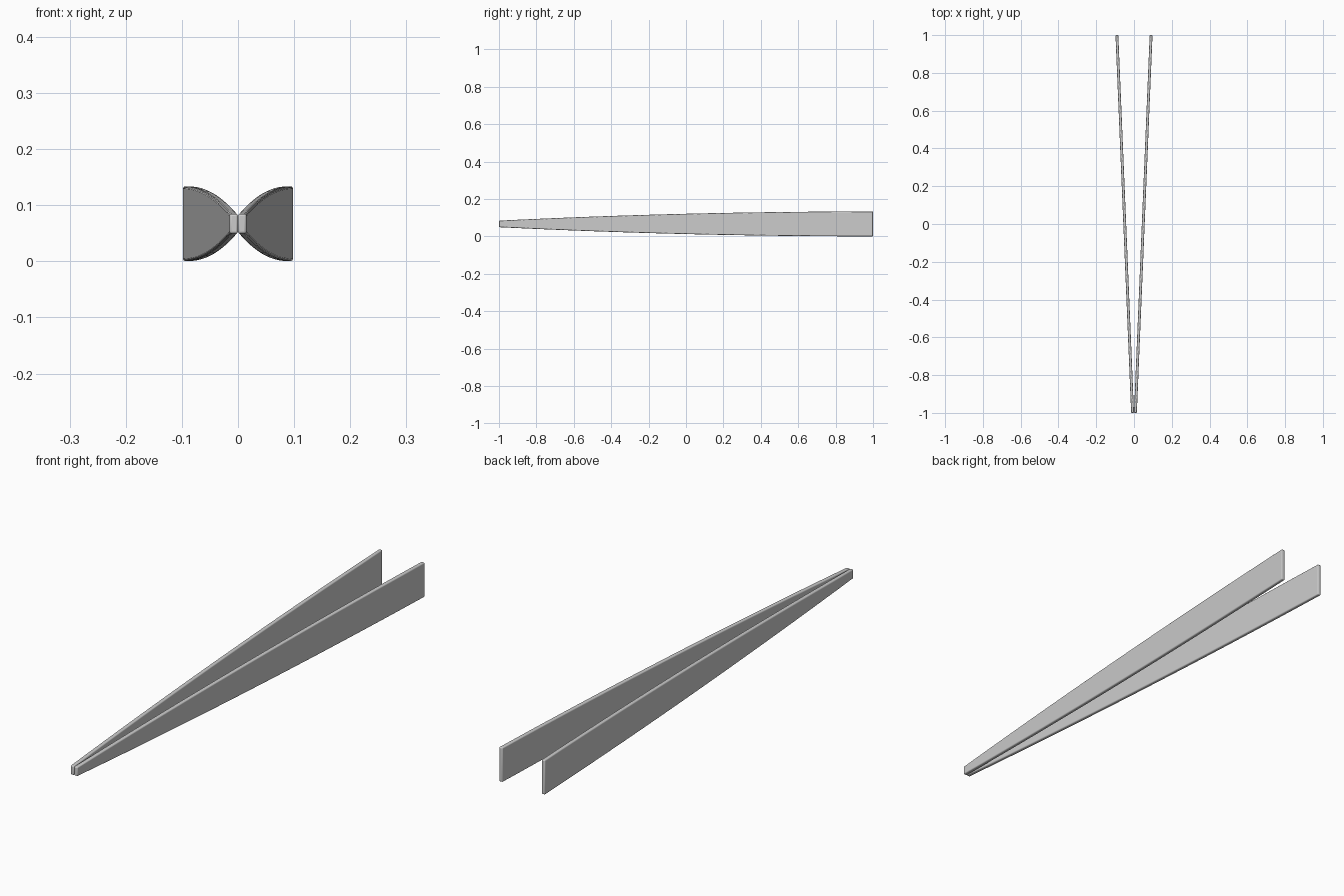
import bpy
import bmesh

cube = bpy.data.objects.get("Cube")
if cube:
    bpy.data.objects.remove(cube, do_unlink=True)

steel = bpy.data.materials.new("light_grey")
steel.use_nodes = True
grey = (0.6, 0.6, 0.6, 1)
steel.diffuse_color = grey
steel.node_tree.nodes["Principled BSDF"].inputs["Base Color"].default_value = grey

MID_Z, STEPS, THICK = 0.067, 16, 0.015


def half_height(t):
    # Widens from the joined tip and levels out at the open end
    return 0.0665 - 0.049 * (1 - t) ** 2


def blade(name, side):
    bm = bmesh.new()
    rings = []
    for i in range(STEPS + 1):
        t = i / STEPS
        inner = 0.083 * t
        h = half_height(t)
        corners = [(inner, -h), (inner + THICK, -h), (inner + THICK, h), (inner, h)]
        rings.append([bm.verts.new((side * x, 2 * t - 1, MID_Z + z)) for x, z in corners])
    for a, b in zip(rings, rings[1:]):
        for k in range(4):
            n = (k + 1) % 4
            bm.faces.new((a[k], a[n], b[n], b[k]))
    bm.faces.new(rings[0])
    bm.faces.new(rings[-1])
    bmesh.ops.recalc_face_normals(bm, faces=bm.faces)
    mesh = bpy.data.meshes.new(name)
    bm.to_mesh(mesh)
    bm.free()
    mesh.materials.append(steel)
    obj = bpy.data.objects.new(name, mesh)
    bpy.context.collection.objects.link(obj)

    # Softly rounded rim
    bevel = obj.modifiers.new("rounded_rim", "BEVEL")
    bevel.width = 0.004
    bevel.segments = 3
    bevel.limit_method = "ANGLE"
    bpy.ops.object.select_all(action="DESELECT")
    obj.select_set(True)
    bpy.context.view_layer.objects.active = obj
    bpy.ops.object.shade_smooth_by_angle()


# Two mirrored blades meeting at the front
blade("left_blade", 1)
blade("right_blade", -1)
